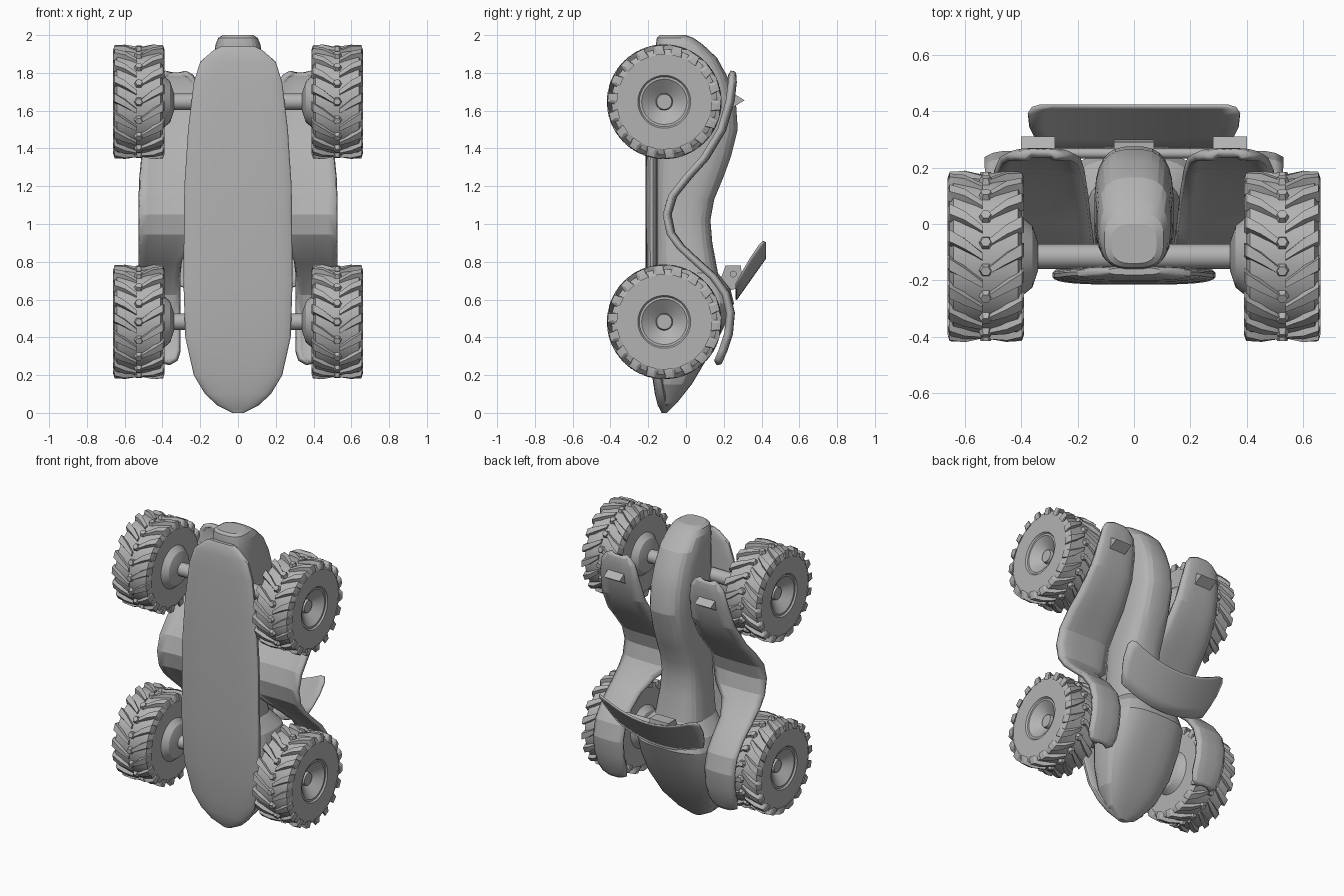
import bpy, bmesh, math
from math import sin, cos, pi

cube = bpy.data.objects.get("Cube")
if cube:
    bpy.data.objects.remove(cube, do_unlink=True)

grey = bpy.data.materials.new("plain_grey")
grey.use_nodes = True
grey.diffuse_color = (0.45, 0.45, 0.45, 1)
grey.node_tree.nodes["Principled BSDF"].inputs["Base Color"].default_value = grey.diffuse_color


def finish(name, bm, smooth=None, thickness=0):
    """Turn a bmesh into a named object with the grey material."""
    bmesh.ops.recalc_face_normals(bm, faces=bm.faces)
    mesh = bpy.data.meshes.new(name)
    bm.to_mesh(mesh)
    bm.free()
    mesh.materials.append(grey)
    obj = bpy.data.objects.new(name, mesh)
    bpy.context.collection.objects.link(obj)
    if thickness:
        mod = obj.modifiers.new("thickness", "SOLIDIFY")
        mod.thickness = thickness
        mod.offset = 0
    if smooth:
        bpy.ops.object.select_all(action="DESELECT")
        obj.select_set(True)
        bpy.context.view_layer.objects.active = obj
        bpy.ops.object.shade_smooth_by_angle(angle=math.radians(smooth))
    return obj


def skin(bm, rows, closed=True, caps=True):
    """Bridge rows of points with quads."""
    rings = [[bm.verts.new(p) for p in row] for row in rows]
    n = len(rings[0])
    for a, b in zip(rings, rings[1:]):
        for i in range(n if closed else n - 1):
            j = (i + 1) % n
            bm.faces.new((a[i], a[j], b[j], b[i]))
    if closed and caps:
        bm.faces.new(rings[0])
        bm.faces.new(rings[-1])


def hull(name, stations, power, n, smooth):
    """Loft rounded-box sections (z, half width, y low, y high)."""
    def soft(v):
        return math.copysign(abs(v) ** (2 / power), v)
    rows = []
    for z, w, lo, hi in stations:
        mid, half = (lo + hi) / 2, (hi - lo) / 2
        angles = [2 * pi * (i + 0.5) / n for i in range(n)]
        rows.append([(w * soft(cos(a)), mid + half * soft(sin(a)), z) for a in angles])
    bm = bmesh.new()
    skin(bm, rows)
    return finish(name, bm, smooth)


# Main body: broad nose shell, narrow waist and tall pod
hull("body", [
    (0.0, .03, -.13, -.1), (.05, .12, -.15, -.05), (.15, .2, -.16, .03),
    (.3, .255, -.16, .12), (.45, .27, -.16, .2), (.58, .265, -.16, .255),
    (.66, .24, -.16, .235), (.74, .17, -.16, .17), (.9, .15, -.16, .14),
    (1.02, .14, -.16, .13), (1.13, .14, -.16, .15), (1.25, .14, -.16, .2),
    (1.36, .14, -.16, .24), (1.5, .14, -.16, .275), (1.65, .14, -.16, .265),
    (1.78, .135, -.16, .22), (1.88, .13, -.16, .165), (1.95, .12, -.16, .09),
    (1.985, .105, -.155, .04), (2.0, .08, -.14, 0)], 2.9, 28, 15)

# Floor pan under the body
hull("floor_pan", [
    (0.005, .04, -.13, -.1), (.04, .11, -.15, -.09), (.1, .175, -.165, -.1),
    (.2, .235, -.18, -.12), (.4, .28, -.2, -.14), (.7, .29, -.213, -.15),
    (1.2, .285, -.215, -.15), (1.5, .265, -.212, -.15), (1.75, .235, -.205, -.15),
    (1.86, .2, -.2, -.15), (1.92, .13, -.19, -.15), (1.94, .09, -.18, -.155)], 3.2, 32, 25)


# Wheels: lathed tyre and hub, angled lugs, centre studs
def ring_point(x, r, a):
    return (x, -r * cos(a), r * sin(a))


def wheel(name, side, z):
    profile = [(.08, .01), (.08, .04), (.06, .045), (.118, .12), (.118, .132), (.128, .14),
               (.128, .25), (.115, .28), (-.115, .28), (-.128, .25), (-.128, .14),
               (-.165, .11), (-.185, .05), (-.185, .01)]
    segs, lugs = 36, 18
    bm = bmesh.new()
    skin(bm, [[ring_point(x, r, 2 * pi * i / segs) for i in range(segs)] for x, r in profile])
    # stations of one lug: distance from middle, lead angle, half width, base and top radius
    lug = [(.012, 0, .05, .27, .293), (.075, .15, .075, .27, .304),
           (.128, .25, .09, .262, .3), (.136, .27, .08, .25, .275)]
    for k in range(lugs):
        start = 2 * pi * k / lugs
        for half in (-1, 1):
            a0 = start + (pi / lugs if half > 0 else 0)
            skin(bm, [[ring_point(half * x, low, a0 + lead - w * 1.2),
                       ring_point(half * x, top, a0 + lead - w * .8),
                       ring_point(half * x, top, a0 + lead + w * .8),
                       ring_point(half * x, low, a0 + lead + w * 1.2)]
                      for x, lead, w, low, top in lug])
        skin(bm, [[ring_point(s * cos(t), r, start + s * sin(t) / r)
                   for t in [pi * i / 3 for i in range(6)]]
                  for s, r in ((.028, .27), (.018, .3))])
    for v in bm.verts:
        v.co.x *= side
    obj = finish(name, bm, 20)
    obj.location = (side * .525, -.115, z)


def tube(name, length, radius, y, z, sides):
    bm = bmesh.new()
    skin(bm, [[(x, y + radius * cos(2 * pi * i / sides), z + radius * sin(2 * pi * i / sides))
               for i in range(sides)] for x in (-length / 2, length / 2)])
    finish(name, bm, 35)


for label, height in (("upper", 1.647), ("lower", .482)):
    tube(label + "_axle", .72, .044, -.115, height, 16)
    for side_name, side in (("left", 1), ("right", -1)):
        wheel(f"{label}_{side_name}_wheel", side, height)

# Sweeping fenders: z, y, inner edge, outer edge
path = [(1.8, .25, .28, .38), (1.785, .253, .245, .42), (1.75, .255, .215, .45),
        (1.65, .243, .195, .47), (1.5, .2, .18, .49), (1.35, .11, .165, .51),
        (1.25, .02, .155, .52), (1.15, -.06, .145, .523), (1.05, -.09, .14, .523),
        (.95, -.07, .17, .523), (.88, -.02, .25, .523), (.8, .065, .3, .523),
        (.72, .155, .31, .523), (.63, .22, .31, .523), (.53, .245, .31, .523),
        (.42, .235, .31, .52), (.33, .205, .31, .515), (.285, .185, .325, .5),
        (.265, .175, .365, .46)]
across = 8
for side_name, side in (("left", 1), ("right", -1)):
    bm = bmesh.new()
    rows = []
    for z, y, inner, outer in path:
        row = []
        for i in range(across + 1):
            t = i / across
            droop = .02 * abs(2 * t - 1) ** 4
            row.append((side * (inner + (outer - inner) * t), y - droop, z))
        rows.append(row)
    skin(bm, rows, closed=False)
    finish(side_name + "_fender", bm, 15, thickness=.028)

    # Wedge lamp on the fender
    bm = bmesh.new()
    skin(bm, [[(side * x, .245, 1.695), (side * x, .31, 1.655), (side * x, .245, 1.615)]
              for x in (.28, .4)])
    finish(side_name + "_lamp", bm)

# Dished wing rising out of the nose shell
bm = bmesh.new()
columns = 14
rows = []
for s, w in ((0, .32), (.25, .35), (.5, .37), (.8, .375), (.94, .36), (1, .33)):
    xs = [w * (2 * i / columns - 1) for i in range(columns + 1)]
    rows.append([(x, .265 + .155 * s, .6 + .22 * s + .11 * (x / .375) ** 2) for x in xs])
skin(bm, rows, closed=False)
finish("wing", bm, 20, thickness=.01)

# Wing bracket and cross rod
bm = bmesh.new()
skin(bm, [[(x, .15, .62), (x, .27, .66), (x, .3, .7), (x, .29, .78), (x, .21, .78)]
          for x in (-.07, .07)])
finish("wing_bracket", bm)
tube("wing_rod", .54, .018, .25, .735, 12)
